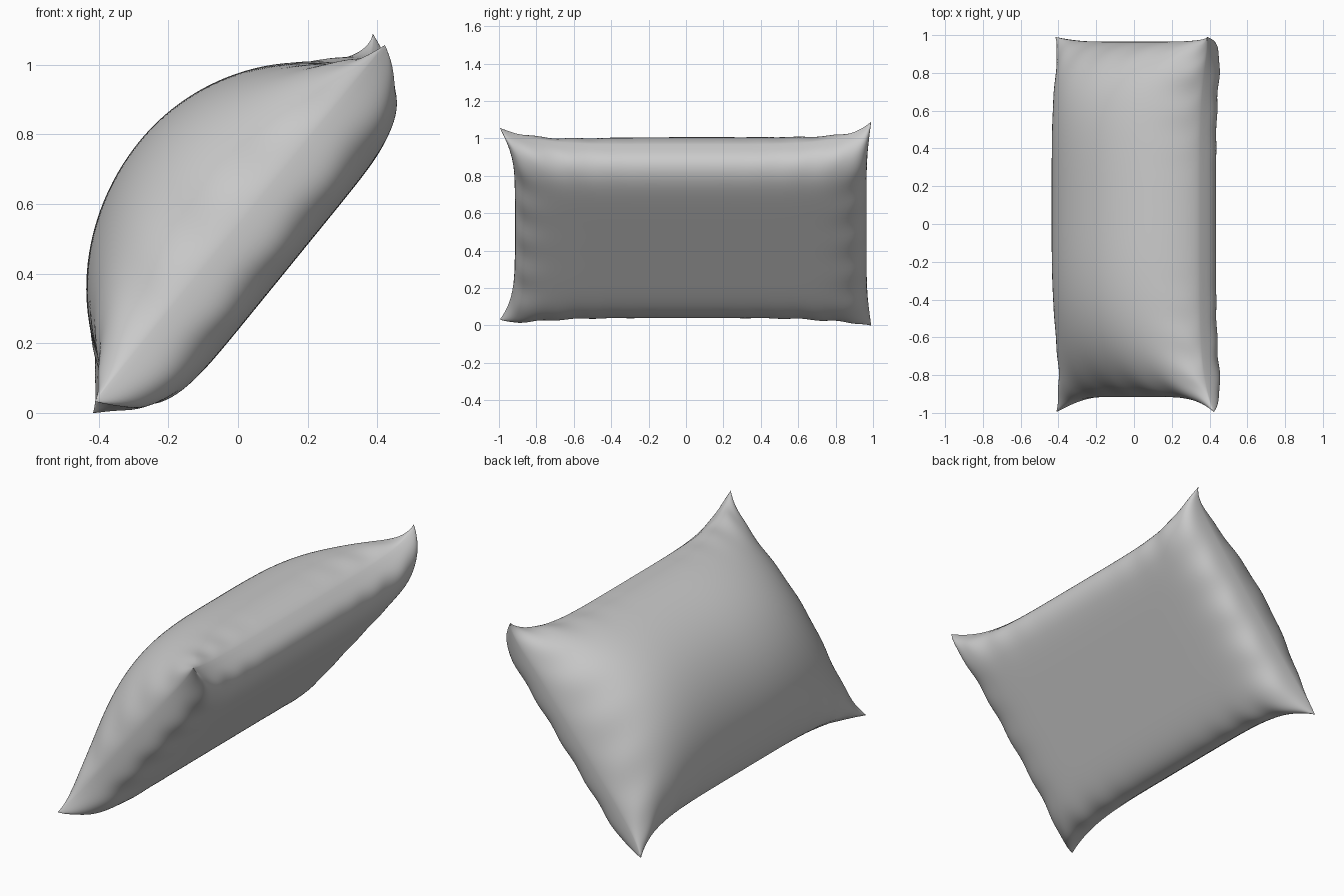
import bpy, bmesh, math
from mathutils import Vector

if "Cube" in bpy.data.objects:
    bpy.data.objects.remove(bpy.data.objects["Cube"])

N_U, N_Y = 64, 96                       # grid resolution across / along
CENTRE = Vector((0.005, 0, 0.55))
LEAN = math.atan2(1.02, 0.83)           # tilt of the seam plane
AX_U = Vector((math.cos(LEAN), 0, math.sin(LEAN)))
AX_N = Vector((-math.sin(LEAN), 0, math.cos(LEAN)))


def spread(i, n):
    """Grid parameter -1..1, denser toward the seams."""
    return math.sin((i / n - 0.5) * math.pi)


def cushion_point(s, t, side):
    a, b = abs(s), abs(t)
    # seam outline: edges drawn in, corners left as ears
    half_u = (0.545 if s > 0 else 0.575) + (0.115 if s > 0 else 0.085) * b ** 5
    half_y = 0.915 + 0.08 * a ** 5 if t < 0 else 0.965 + 0.025 * a ** 5
    u, y = s * half_u, t * half_y
    # inflated domed top, flat-bottomed boxy underside
    if side > 0:
        end = 3.0 if t < 0 else 5.0
        h = 0.372 * max(0, 1 - a * a) ** 0.65 * max(0, 1 - b ** end) ** 0.6
    else:
        h = -0.19 * max(0, 1 - a ** 8) ** 0.45 * max(0, 1 - b ** 12) ** 0.45
        # underside walls billow slightly past the seam
        wall = max(0, 1 - b ** 6) * a ** 8 * (1 - a ** 30)
        u += math.copysign(0.02, s) * wall
        y += math.copysign(0.015, t) * max(0, 1 - a ** 6) * b ** 8 * (1 - b ** 30)
    # gathers running in from the seams
    long_edge = a ** 10 * (1 - a ** 40) * b ** 2 * (1 - b ** 8)
    short_edge = b ** 14 * (1 - b ** 40) * (1 - a ** 8)
    h += side * (0.022 * math.sin(31 * t + 2 * s) * long_edge
                 + 0.010 * math.sin(17 * s + 1.3) * short_edge)
    p = CENTRE + AX_U * u + AX_N * h + Vector((0, y, 0))
    # tweaked ears at the back corners
    if t > 0:
        ear = (a * b) ** 14
        p.z += math.copysign(0.033, s) * ear
        p.x -= (0.035 if s > 0 else 0.005) * ear
    return p


# pillow: two panels welded along the seam
bm = bmesh.new()
for side in (1, -1):
    rows = [[bm.verts.new(cushion_point(spread(i, N_U), spread(j, N_Y), side))
             for j in range(N_Y + 1)] for i in range(N_U + 1)]
    for i in range(N_U):
        for j in range(N_Y):
            quad = [rows[i][j], rows[i + 1][j], rows[i + 1][j + 1], rows[i][j + 1]]
            bm.faces.new(quad if side > 0 else quad[::-1])
seam = [v for v in bm.verts if v.is_boundary]
bmesh.ops.remove_doubles(bm, verts=seam, dist=0.0002)
bmesh.ops.recalc_face_normals(bm, faces=bm.faces)

# rest on the ground
low = min(v.co.z for v in bm.verts)
bmesh.ops.translate(bm, verts=bm.verts, vec=(0, 0, -low))

mesh = bpy.data.meshes.new("pillow")
bm.to_mesh(mesh)
bm.free()
pillow = bpy.data.objects.new("pillow", mesh)
bpy.context.collection.objects.link(pillow)
bpy.context.view_layer.objects.active = pillow
pillow.select_set(True)
bpy.ops.object.shade_smooth_by_angle(angle=math.radians(50))
